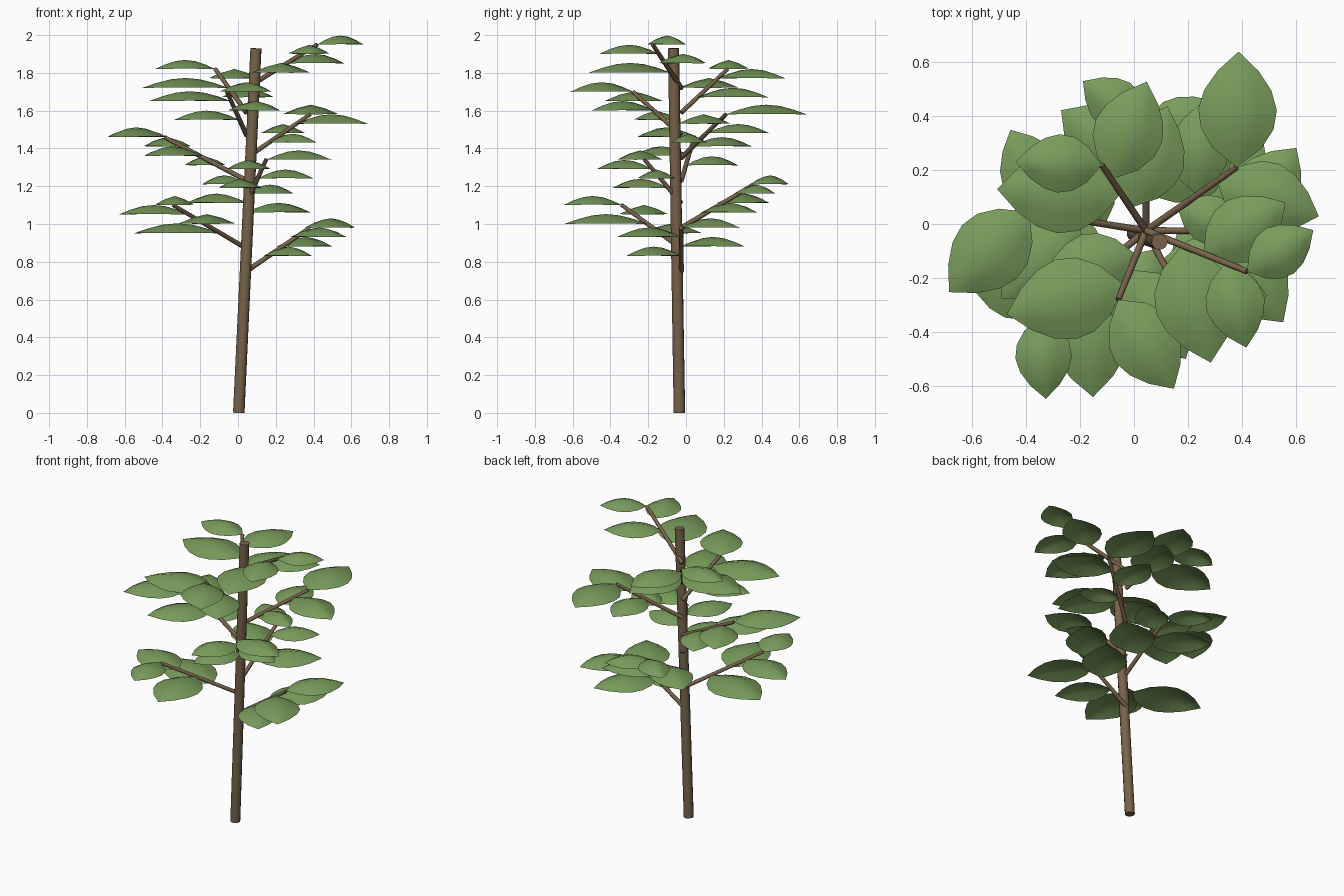
import bpy, bmesh, math
from mathutils import Vector, Matrix

if "Cube" in bpy.data.objects:
    bpy.data.objects.remove(bpy.data.objects["Cube"])


def material(name, rgb):
    m = bpy.data.materials.new(name)
    m.diffuse_color = (*rgb, 1)
    m.use_nodes = True
    m.node_tree.nodes["Principled BSDF"].inputs["Base Color"].default_value = m.diffuse_color
    return m


BARK = material("bark brown", (0.19, 0.125, 0.07))
LEAF = material("leaf green", (0.19, 0.33, 0.105))


def add_object(name, bm, mat, angle):
    mesh = bpy.data.meshes.new(name)
    bm.to_mesh(mesh)
    bm.free()
    mesh.materials.append(mat)
    ob = bpy.data.objects.new(name, mesh)
    bpy.context.collection.objects.link(ob)
    bpy.ops.object.select_all(action='DESELECT')
    bpy.context.view_layer.objects.active = ob
    ob.select_set(True)
    bpy.ops.object.shade_smooth_by_angle(angle=math.radians(angle))
    return ob


def rod(name, a, b, r1, r2, sides):
    a, b = Vector(a), Vector(b)
    d = b - a
    bm = bmesh.new()
    bmesh.ops.create_cone(bm, cap_ends=True, segments=sides, radius1=r1, radius2=r2, depth=d.length)
    rot = d.to_track_quat('Z', 'Y').to_matrix().to_4x4()
    bm.transform(Matrix.Translation((a + b) / 2) @ rot)
    return add_object(name, bm, BARK, 50)


def add_leaf(bm, base, angle, length):
    # domed leaf with a pointed base and tip, growing away from base
    nu, nv = 6, 4
    half, height = 0.34 * length, 0.05 + 0.03 * (length - 0.37)
    rot = Matrix.Translation(base) @ Matrix.Rotation(angle, 4, 'Z')
    rows = []
    for i in range(nu + 1):
        s = i / nu
        w = half * max(0, math.sin(math.pi * s ** 0.92)) ** 0.85
        n = 1 if i in (0, nu) else nv + 1
        row = []
        for j in range(n):
            v = 0 if n == 1 else 2 * j / nv - 1
            z = height * math.sin(math.pi * s) * (1 - 0.95 * abs(v) ** 1.4)
            row.append(bm.verts.new(rot @ Vector((length * s, w * v, z))))
        rows.append(row)
    for a, b in zip(rows, rows[1:]):
        for j in range(nv):
            if len(a) == 1:
                bm.faces.new((a[0], b[j], b[j + 1]))
            elif len(b) == 1:
                bm.faces.new((a[j], b[0], a[j + 1]))
            else:
                bm.faces.new((a[j], b[j], b[j + 1], a[j + 1]))


# Leaning trunk
rod("trunk", (0.004, -0.035, 0), (0.095, -0.066, 1.93), 0.031, 0.03, 12)

# Branches from low to high: heading, reach, start height, four leaf lengths
BRANCHES = [
    (0, 0.335, 0.75, (0.36, 0.415, 0.42, 0.38)),
    (-141, 0.50, 0.87, (0.475, 0.44, 0.385, 0.31)),
    (90, 0.385, 0.98, (0.42, 0.39, 0.31, 0.29)),
    (-62, 0.22, 1.11, (0.33, 0.30, 0.33, 0.35)),
    (171, 0.44, 1.23, (0.31, 0.41, 0.36, 0.42)),
    (35, 0.41, 1.35, (0.27, 0.335, 0.40, 0.43)),
    (-112, 0.276, 1.47, (0.36, 0.39, 0.45, 0.39)),
    (124, 0.295, 1.59, (0.40, 0.46, 0.385, 0.32)),
    (-22, 0.404, 1.72, (0.45, 0.36, 0.325, 0.29)),
]
for k, (heading, reach, z, lengths) in enumerate(BRANCHES, 1):
    a = math.radians(heading)
    start = Vector((0.045, -0.025, z))
    along = Vector((reach * math.cos(a), reach * math.sin(a), 0.23))
    rod(f"branch_{k}", start, start + along, 0.0135, 0.011, 8)
    # Leaves alternate right and left out to the branch tip
    bm = bmesh.new()
    for i, length in enumerate(lengths):
        t = 0.35 + 0.65 * i / 3
        side = 1 if i % 2 else -1
        add_leaf(bm, start + along * t, a + side * math.radians(54), length)
    add_object(f"leaves_{k}", bm, LEAF, 60)
